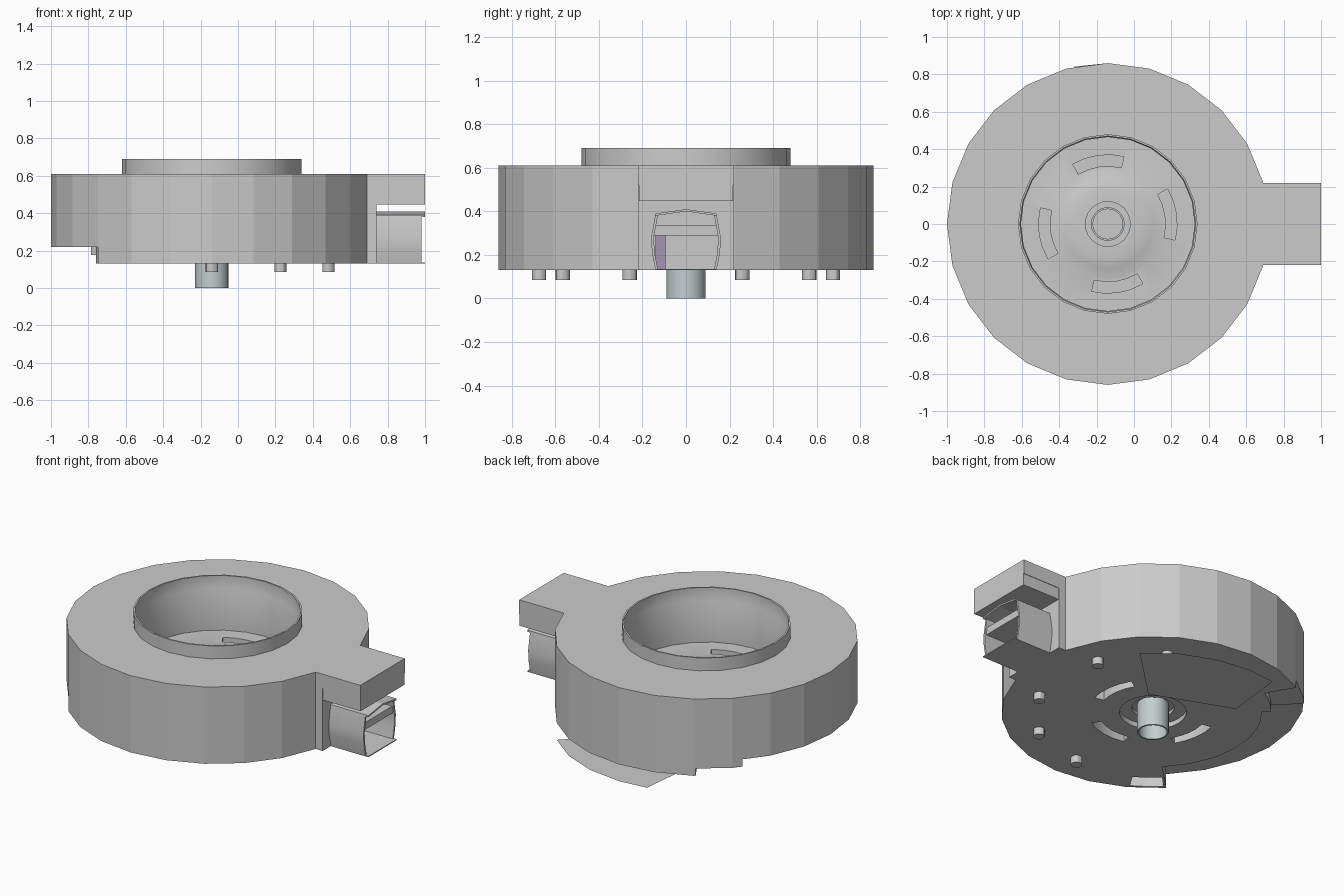
import bpy, bmesh
from math import cos, sin, radians, tau

if "Cube" in bpy.data.objects:
    bpy.data.objects.remove(bpy.data.objects["Cube"])

CX = -0.14   # drum axis


def finish(name, bm, smooth=False):
    bmesh.ops.recalc_face_normals(bm, faces=bm.faces)
    me = bpy.data.meshes.new(name)
    bm.to_mesh(me)
    bm.free()
    ob = bpy.data.objects.new(name, me)
    bpy.context.collection.objects.link(ob)
    if smooth:
        make_smooth(ob)
    return ob


def activate(ob):
    bpy.ops.object.select_all(action='DESELECT')
    ob.select_set(True)
    bpy.context.view_layer.objects.active = ob


def make_smooth(ob):
    activate(ob)
    bpy.ops.object.shade_smooth_by_angle(angle=radians(30))


def lathe(name, profile, n=24, cx=CX, cy=0, smooth=False):
    """Revolve a closed (radius, z) loop around a vertical axis."""
    bm = bmesh.new()
    rings = [[bm.verts.new((cx + r * cos(tau * i / n), cy + r * sin(tau * i / n), z))
              for r, z in profile] for i in range(n)]
    m = len(profile)
    for i in range(n):
        a, b = rings[i], rings[(i + 1) % n]
        for j in range(m):
            k = (j + 1) % m
            bm.faces.new((a[j], b[j], b[k], a[k]))
    return finish(name, bm, smooth)


def prism(name, pts, depth, smooth=False):
    """Extrude a polygon of 3D points along the vector depth."""
    bm = bmesh.new()
    f = bm.faces.new([bm.verts.new(p) for p in pts])
    new = bmesh.ops.extrude_face_region(bm, geom=[f])['geom']
    bmesh.ops.translate(bm, vec=depth, verts=[v for v in new if isinstance(v, bmesh.types.BMVert)])
    return finish(name, bm, smooth)


def box(name, x0, x1, y0, y1, z0, z1):
    return prism(name, [(x0, y0, z0), (x1, y0, z0), (x1, y1, z0), (x0, y1, z0)], (0, 0, z1 - z0))


def sector(name, r0, r1, a0, a1, z0, z1, n=6):
    """Solid ring sector around the drum axis."""
    angs = [radians(a0 + (a1 - a0) * i / n) for i in range(n + 1)]
    pts = ([(CX + r1 * cos(a), r1 * sin(a), z0) for a in angs] +
           [(CX + r0 * cos(a), r0 * sin(a), z0) for a in reversed(angs)])
    return prism(name, pts, (0, 0, z1 - z0))


def cut(ob, cutters):
    activate(ob)
    for c in cutters:
        c.hide_render = True
        mod = ob.modifiers.new('cut', 'BOOLEAN')
        mod.operation = 'DIFFERENCE'
        mod.solver = 'EXACT'
        mod.object = c
        bpy.ops.object.modifier_apply(modifier=mod.name)
        bpy.data.objects.remove(c, do_unlink=True)


# Faceted drum with a stepped recess under its left rim and a small pocket
drum = lathe('drum_housing', [(0.86, 0.13), (0.86, 0.61), (0.48, 0.61), (0.48, 0.13)])
cut(drum, [sector('rim_cutter', 0.62, 1.1, 139, 225, 0.0, 0.22),
           sector('step_cutter', 0.67, 1.1, 121, 140, 0.0, 0.175),
           sector('pocket_cutter', 0.74, 0.84, 226, 239, 0.05, 0.22)])

# Raised thin lip, bore and floor with a low domed hub, in one turned piece
core = lathe('bore_and_floor', [
    (0.48, 0.13), (0.48, 0.69), (0.47, 0.69), (0.47, 0.612), (0.465, 0.60),
    (0.465, 0.35), (0.29, 0.35), (0.24, 0.366), (0.19, 0.375), (0.12, 0.375),
    (0.12, 0.16), (0.19, 0.16), (0.19, 0.13)])
slots = []
for k in range(4):
    a = 8.5 + 90 * k
    slots.append(sector('lower_slot', 0.31, 0.37, a - 22, a + 22, 0.05, 0.24, 4))
    slots.append(sector('upper_slot', 0.31, 0.37, a - 22, a + 22, 0.30, 0.42, 4))
cut(core, slots)
make_smooth(core)

# Centre tube
tube = lathe('centre_tube', [(0.09, 0), (0.09, 0.36), (0.08, 0.36), (0.08, 0)], n=20, smooth=True)
mat = bpy.data.materials.new('pale_metal')
mat.diffuse_color = (0.55, 0.61, 0.62, 1)
mat.use_nodes = True
mat.node_tree.nodes["Principled BSDF"].inputs["Base Color"].default_value = mat.diffuse_color
tube.data.materials.append(mat)
lathe('tube_plug', [(0.125, 0.18), (0.125, 0.20), (0.001, 0.20), (0.001, 0.18)])

# Locating pins
for a in (22.5, 57, 90):
    for s in (-1, 1):
        t = radians(a * s)
        lathe('locating_pin', [(0.033, 0.085), (0.033, 0.15), (0.001, 0.15), (0.001, 0.085)],
              n=12, cx=CX + 0.675 * cos(t), cy=0.675 * sin(t), smooth=True)

# Thin cover sheet hanging under the rear of the drum
bm = bmesh.new()
outer = [(CX + 0.86 * cos(radians(a)), 0.86 * sin(radians(a)), 0.025) for a in (45, 60, 75, 90, 102)]
bm.faces.new([bm.verts.new(p) for p in outer + [(-0.36, 0.47, 0.025), (0.13, 0.28, 0.025)]])
finish('cover_sheet', bm)

# Side arm: root block, overhanging slab
box('arm_root', 0.62, 0.74, -0.22, 0.22, 0.13, 0.61)
box('arm_slab', 0.73, 1.0, -0.22, 0.22, 0.52, 0.61)
box('arm_slab_underside', 0.73, 1.0, -0.217, 0.217, 0.447, 0.525)

# Plug socket under the arm: bulged side walls, crowned roof, shelf and base sheet
for s in (-1, 1):
    wall = [(s * 0.14, 0.13), (s * 0.156, 0.21), (s * 0.16, 0.28), (s * 0.14, 0.39)]
    inner = [(y - s * 0.012, z) for y, z in reversed(wall)]
    prism('socket_wall', [(0.73, y, z) for y, z in wall + inner], (0.25, 0, 0), smooth=True)
prism('socket_roof', [(0.73, y, z) for y, z in
                      [(-0.14, 0.39), (0, 0.41), (0.14, 0.39), (0.14, 0.38), (0, 0.40), (-0.14, 0.38)]],
      (0.27, 0, 0))
box('socket_shelf', 0.73, 0.97, -0.15, 0.15, 0.29, 0.335)
box('socket_base', 0.73, 1.0, -0.14, 0.14, 0.13, 0.136)
panel = box('socket_panel', 0.73, 0.76, -0.14, -0.095, 0.135, 0.295)
violet = bpy.data.materials.new('violet')
violet.diffuse_color = (0.36, 0.30, 0.45, 1)
violet.use_nodes = True
violet.node_tree.nodes["Principled BSDF"].inputs["Base Color"].default_value = violet.diffuse_color
panel.data.materials.append(violet)

# Mid-grey finish on everything uncoloured
grey = bpy.data.materials.new('mid_grey')
grey.diffuse_color = (0.6, 0.6, 0.6, 1)
grey.use_nodes = True
grey.node_tree.nodes["Principled BSDF"].inputs["Base Color"].default_value = grey.diffuse_color
for ob in bpy.data.objects:
    if not ob.data.materials:
        ob.data.materials.append(grey)
